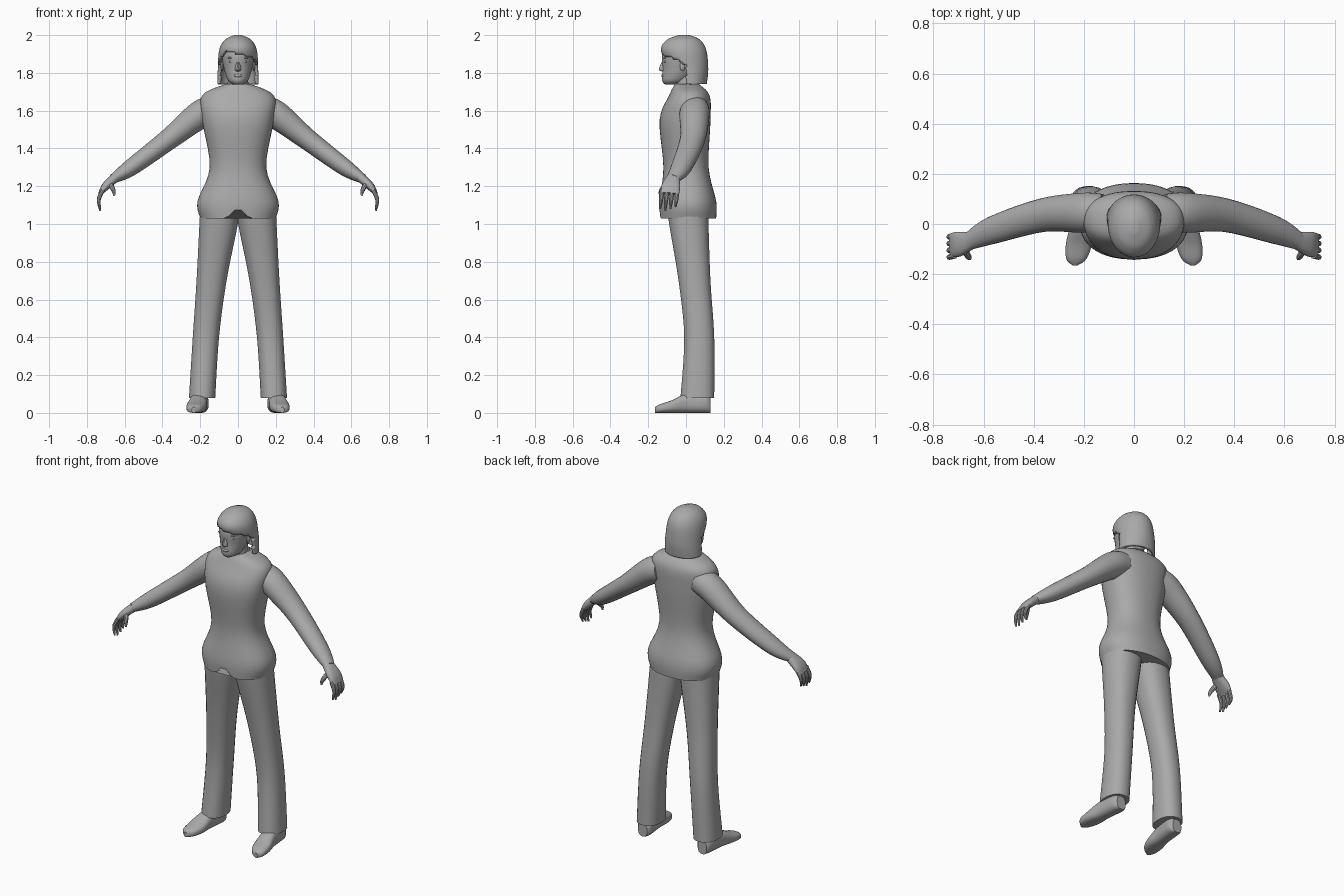
import bpy
import bmesh
from math import cos, sin, pi
from mathutils import Vector

if "Cube" in bpy.data.objects:
    bpy.data.objects.remove(bpy.data.objects["Cube"], do_unlink=True)

# One plain grey for the whole figure
grey = bpy.data.materials.new("plain grey")
grey.use_nodes = True
colour = (.4, .4, .4, 1)
grey.diffuse_color = colour
grey.node_tree.nodes["Principled BSDF"].inputs["Base Color"].default_value = colour

UP = Vector((0, 0, 1))
FORWARD = Vector((0, -1, 0))
parts = []


def add_part(name, bm, mirror):
    """Turn a bmesh into a named grey object, optionally mirrored to the other side."""
    mesh = bpy.data.meshes.new(name)
    bm.to_mesh(mesh)
    bm.free()
    mesh.materials.append(grey)
    part = bpy.data.objects.new(name, mesh)
    bpy.context.collection.objects.link(part)
    if mirror:
        part.modifiers.new("mirror", 'MIRROR')
    parts.append(part)
    return part


def smooth_rings(rings, steps):
    """Spline through rings of (x, y, z, half width, half depth)."""
    keys = [Vector(ring) for ring in rings]
    keys = [keys[0]] + keys + [keys[-1]]
    result = []
    for before, start, end, after in zip(keys, keys[1:], keys[2:], keys[3:]):
        for step in range(steps):
            t = step / steps
            cubic = (start - end) * 3 + after - before
            square = before * 2 - start * 5 + end * 4 - after
            result.append(start + (end - before + (square + cubic * t) * t) * (t / 2))
    return result + [keys[-1]]


def superellipse(value, boxiness):
    rounded = abs(value) ** (2 / boxiness)
    return rounded if value > 0 else -rounded


def loft(name, rings, normal=None, sides=24, steps=5, boxiness=2, mirror=False, edit=None):
    """Skin a splined stack of rings; without a fixed normal they follow the path."""
    bm = bmesh.new()
    rings = smooth_rings(rings, steps)
    centres = [ring.xyz for ring in rings]
    loops = []
    for i, ring in enumerate(rings):
        path = centres[min(i + 1, len(rings) - 1)] - centres[max(i - 1, 0)]
        tangent = normal or path.normalized()
        reference = UP if normal == FORWARD else FORWARD
        depth_axis = (reference - tangent * tangent.dot(reference)).normalized()
        width_axis = tangent.cross(depth_axis)
        loop = []
        for k in range(sides):
            angle = 2 * pi * (k + .5) / sides
            across = width_axis * ring[3] * superellipse(cos(angle), boxiness)
            along = depth_axis * ring[4] * superellipse(sin(angle), boxiness)
            loop.append(bm.verts.new(centres[i] + across + along))
        loops.append(loop)
    for low, high in zip(loops, loops[1:]):
        for k in range(sides):
            bm.faces.new((low[k - 1], low[k], high[k], high[k - 1]))
    bm.faces.new(loops[0])
    bm.faces.new(loops[-1])
    bmesh.ops.recalc_face_normals(bm, faces=bm.faces)
    if edit:
        edit(bm)
    return add_part(name, bm, mirror)


def level(z, inner, outer, front, back):
    """Horizontal ring from its extents."""
    return ((inner + outer) / 2, (front + back) / 2, z,
            (outer - inner) / 2, (back - front) / 2)


def centred(z, half, front, back):
    return level(z, -half, half, front, back)


def ball(name, place, size, mirror=False):
    bm = bmesh.new()
    bmesh.ops.create_uvsphere(bm, u_segments=16, v_segments=10, radius=1)
    bmesh.ops.scale(bm, vec=size, verts=bm.verts)
    bmesh.ops.translate(bm, vec=place, verts=bm.verts)
    return add_part(name, bm, mirror)


# Top garment, with a notch at the centre of the front hem
def notch_hem(bm):
    for vert in bm.verts:
        if vert.co.z < 1.1 and vert.co.y < 0:
            closeness = max(0, 1 - abs(vert.co.x) / .06)
            vert.co.z += closeness * (1.1 - vert.co.z) * .9


loft("top_garment", [
    centred(z=1.03, half=.2, front=-.14, back=.16),
    centred(z=1.12, half=.215, front=-.14, back=.16),
    centred(z=1.3, half=.15, front=-.12, back=.12),
    centred(z=1.55, half=.19, front=-.14, back=.13),
    centred(z=1.68, half=.19, front=-.09, back=.125),
    centred(z=1.74, half=.07, front=-.06, back=.07),
], normal=UP, sides=48, boxiness=2.3, edit=notch_hem)

# Trousers, flaring towards the hem
loft("trouser_leg", [
    level(z=1.1, inner=-.01, outer=.2, front=-.1, back=.12),
    level(z=1, inner=0, outer=.205, front=-.09, back=.12),
    level(z=.7, inner=.06, outer=.22, front=-.04, back=.13),
    level(z=.4, inner=.1, outer=.24, front=-.01, back=.15),
    level(z=.08, inner=.12, outer=.26, front=-.03, back=.15),
], normal=UP, boxiness=2.3, mirror=True)


# Shoes, resting on the ground
def sole(x, y, half, height):
    return x, y, height / 2, half, height / 2


loft("shoe", [
    sole(x=.2, y=.13, half=.03, height=.08),
    sole(x=.2, y=.1, half=.045, height=.1),
    sole(x=.21, y=0, half=.045, height=.1),
    sole(x=.22, y=-.08, half=.052, height=.065),
    sole(x=.23, y=-.14, half=.04, height=.045),
    sole(x=.235, y=-.165, half=.01, height=.03),
], normal=FORWARD, boxiness=2.6, mirror=True)


# Arms and hands follow a path
def joint(x, y, z, thick, wide):
    return x, y, z, thick, wide


loft("arm", [
    joint(x=.12, y=.05, z=1.61, thick=.07, wide=.07),
    joint(x=.2, y=.045, z=1.58, thick=.075, wide=.08),
    joint(x=.365, y=.035, z=1.45, thick=.057, wide=.067),
    joint(x=.565, y=-.025, z=1.3, thick=.045, wide=.055),
    joint(x=.66, y=-.07, z=1.24, thick=.025, wide=.035),
], mirror=True)
loft("palm", [
    joint(x=.645, y=-.065, z=1.25, thick=.025, wide=.033),
    joint(x=.7, y=-.08, z=1.2, thick=.022, wide=.05),
    joint(x=.73, y=-.085, z=1.16, thick=.01, wide=.047),
], boxiness=2.4, mirror=True)
for i, name in enumerate(("index", "middle", "ring", "little")):
    y = -.127 + .027 * i
    tip = 1.07 + .01 * abs(i - 1)
    loft(name + "_finger", [
        joint(x=.715, y=y, z=1.18, thick=.012, wide=.012),
        joint(x=.737, y=y - .005, z=1.13, thick=.011, wide=.011),
        joint(x=.73, y=y - .01, z=tip, thick=.005, wide=.005),
    ], sides=10, mirror=True)
loft("thumb", [
    joint(x=.685, y=-.09, z=1.225, thick=.016, wide=.016),
    joint(x=.66, y=-.13, z=1.18, thick=.012, wide=.012),
    joint(x=.655, y=-.138, z=1.15, thick=.005, wide=.005),
], sides=10, mirror=True)

# Neck and neckline
loft("neck", [
    centred(z=1.66, half=.06, front=-.06, back=.06),
    centred(z=1.8, half=.052, front=-.06, back=.055),
], normal=UP)
bpy.ops.mesh.primitive_torus_add(major_segments=32, minor_segments=8, major_radius=.068,
                                 minor_radius=.006, location=(0, -.008, 1.725),
                                 rotation=(.35, 0, 0))
neckline = bpy.context.object
neckline.name = "neckline"
neckline.data.materials.append(grey)
parts.append(neckline)

# Head and face
loft("head", [
    centred(z=1.738, half=.025, front=-.11, back=-.04),
    centred(z=1.76, half=.053, front=-.127, back=.01),
    centred(z=1.82, half=.074, front=-.124, back=.06),
    centred(z=1.9, half=.084, front=-.126, back=.09),
    centred(z=1.965, half=.055, front=-.085, back=.06),
], normal=UP, sides=32)
loft("nose", [
    centred(z=1.808, half=.01, front=-.128, back=-.1),
    centred(z=1.82, half=.016, front=-.145, back=-.1),
    centred(z=1.87, half=.007, front=-.122, back=-.1),
], normal=UP, sides=12)
ball("eye", (.033, -.108, 1.86), (.015, .01, .007), mirror=True)
ball("brow", (.035, -.112, 1.88), (.022, .008, .004), mirror=True)
ball("ear", (.083, -.018, 1.835), (.008, .014, .025), mirror=True)
ball("lips", (0, -.122, 1.785), (.022, .009, .009))


# Bobbed hair, opened around the face below a swept fringe
def open_face(bm):
    opening = []
    for face in bm.faces:
        centre = face.calc_center_median()
        fringe = 1.9 - centre.x / 4
        hairline = -.1 * max(0, min(1, (centre.z - 1.84) / .07))
        underside = len(face.verts) > 4 and centre.z < 1.8
        if underside or centre.z < fringe and centre.y < hairline:
            opening.append(face)
    bmesh.ops.delete(bm, geom=opening, context='FACES')


hair = loft("hair", [
    centred(z=1.74, half=.11, front=-.06, back=.11),
    centred(z=1.82, half=.107, front=-.09, back=.118),
    centred(z=1.92, half=.1, front=-.133, back=.108),
    centred(z=1.975, half=.07, front=-.1, back=.075),
    centred(z=2, half=.02, front=-.04, back=.02),
], normal=UP, sides=64, steps=8, edit=open_face)
shell = hair.modifiers.new("thickness", 'SOLIDIFY')
shell.thickness = .018
shell.offset = -1

# Smooth shading that keeps the hems sharp
bpy.ops.object.select_all(action='DESELECT')
for part in parts:
    part.select_set(True)
bpy.context.view_layer.objects.active = parts[0]
bpy.ops.object.shade_smooth_by_angle()
